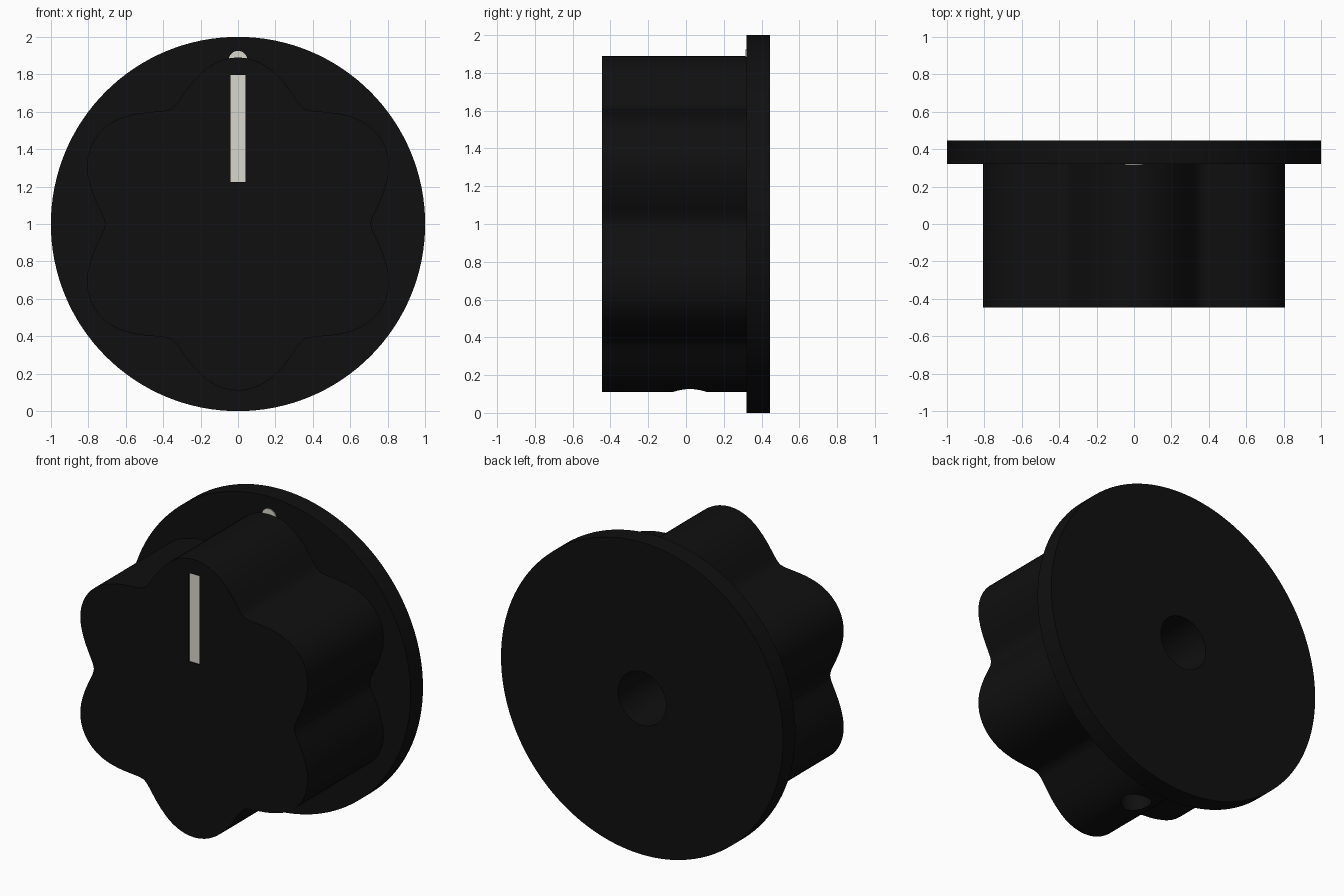
import bpy, bmesh, math
from mathutils import Matrix, Vector

if "Cube" in bpy.data.objects:
    bpy.data.objects.remove(bpy.data.objects["Cube"])

CZ = 1.0  # height of the knob axis


def material(name, rgb):
    m = bpy.data.materials.new(name)
    m.diffuse_color = (*rgb, 1)
    m.use_nodes = True
    m.node_tree.nodes["Principled BSDF"].inputs["Base Color"].default_value = m.diffuse_color
    return m


BLACK = material("black_plastic", (0.005, 0.005, 0.005))
WHITE = material("white_paint", (0.7, 0.68, 0.6))


def prism(name, outline, origin, vec, mat):
    """Extrude a closed outline given as 3D offsets from origin along vec."""
    bm = bmesh.new()
    verts = [bm.verts.new(Vector(origin) + Vector(p)) for p in outline]
    face = bm.faces.new(verts)
    new = bmesh.ops.extrude_face_region(bm, geom=[face])["geom"]
    bmesh.ops.translate(bm, verts=[g for g in new if isinstance(g, bmesh.types.BMVert)], vec=vec)
    bmesh.ops.recalc_face_normals(bm, faces=bm.faces)
    me = bpy.data.meshes.new(name)
    bm.to_mesh(me)
    bm.free()
    ob = bpy.data.objects.new(name, me)
    bpy.context.collection.objects.link(ob)
    me.materials.append(mat)
    return ob


def circle(r, n, vertical=False):
    pts = [(r * math.cos(2 * math.pi * i / n), r * math.sin(2 * math.pi * i / n)) for i in range(n)]
    return [(a, b, 0) if vertical else (a, 0, b) for a, b in pts]


def rectangle(w, h):
    return [(-w / 2, 0, -h / 2), (w / 2, 0, -h / 2), (w / 2, 0, h / 2), (-w / 2, 0, h / 2)]


def smooth(ob):
    bpy.ops.object.select_all(action='DESELECT')
    ob.select_set(True)
    bpy.context.view_layer.objects.active = ob
    bpy.ops.object.shade_smooth_by_angle(angle=math.radians(30))


def boolean(ob, other, op):
    """Apply a boolean and remove the helper."""
    bpy.context.view_layer.objects.active = ob
    mod = ob.modifiers.new(op, 'BOOLEAN')
    mod.operation, mod.object, mod.solver = op, other, 'EXACT'
    bpy.ops.object.modifier_apply(modifier=mod.name)
    bpy.data.objects.remove(other)


# Grip outline: half-lobe radii every 2.5 degrees, mirrored and repeated six times
HALF = [.89, .888, .882, .872, .858, .841, .82, .799, .777, .755, .735, .718, .71]
lobe = HALF + HALF[-2:0:-1]
grip = []
for i in range(6 * len(lobe)):
    a = math.radians(90 + i * 2.5)
    r = lobe[i % len(lobe)]
    grip.append((r * math.cos(a), 0, r * math.sin(a)))

# Grip body joined to the round skirt
knob = prism("knob_body", grip, (0, -0.445, CZ), (0, 0.82, 0), BLACK)
skirt = prism("skirt", circle(1.0, 128), (0, 0.32, CZ), (0, 0.125, 0), BLACK)
boolean(knob, skirt, 'UNION')

# Shaft bore, set screw hole and pointer groove
bore = prism("bore_cutter", circle(0.17, 48), (0, -0.2, CZ), (0, 0.8, 0), BLACK)
boolean(knob, bore, 'DIFFERENCE')
screw = prism("screw_cutter", circle(0.09, 32, True), (0, 0.02, 0.02), (0, 0, 0.9), BLACK)
boolean(knob, screw, 'DIFFERENCE')
groove = prism("groove_cutter", rectangle(0.08, 0.57), (0, -0.5, 1.51), (0, 0.075, 0), BLACK)
boolean(knob, groove, 'DIFFERENCE')
smooth(knob)

# White pointer line set in the groove, and index dot on the skirt
prism("pointer_line", rectangle(0.08, 0.57), (0, -0.435, 1.51), (0, 0.02, 0), WHITE)
dot = prism("index_dot", circle(0.05, 32), (0, 0.314, 1.875), (0, 0.02, 0), WHITE)
smooth(dot)
